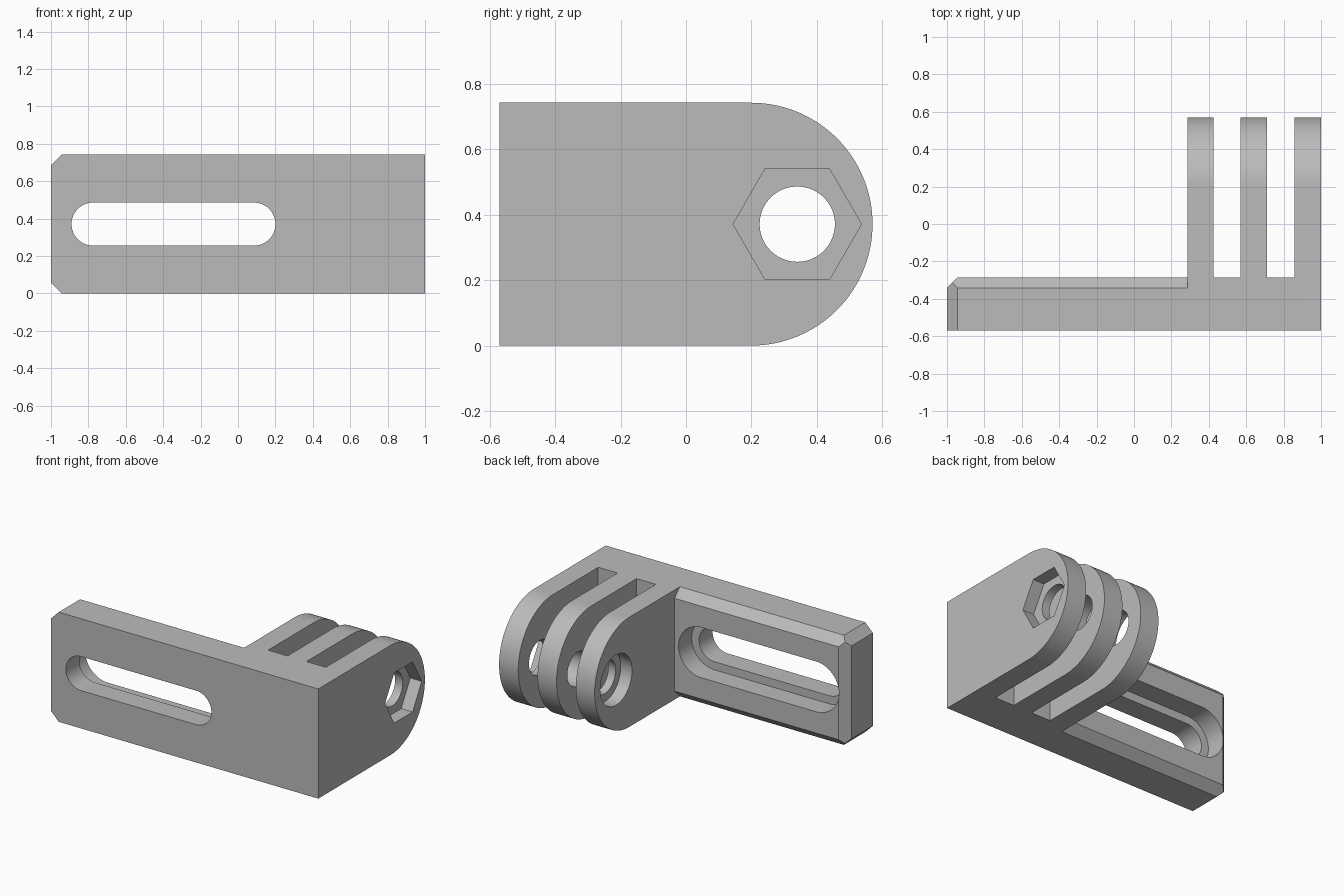
import bpy, bmesh, math
from mathutils import Vector

if "Cube" in bpy.data.objects:
    bpy.data.objects.remove(bpy.data.objects["Cube"])

# Main dimensions
FRONT, WEB, BACK = -0.57, -0.285, 0.57   # y of front face, plate back, fin tips
TOP = 0.742
MID = TOP / 2
FIN = 0.285                              # x where the fins begin
CHAMFER = 0.057
HOLE_Y = 0.34
OUT = 0.1                                # cutter overshoot


def prism(name, points, axis, lo, hi):
    """Extrude a 2D outline along an axis (x: y,z   y: x,z   z: x,y)."""
    place = {"x": lambda a, b, t: (t, a, b),
             "y": lambda a, b, t: (a, t, b),
             "z": lambda a, b, t: (a, b, t)}[axis]
    bm = bmesh.new()
    base = bm.faces.new([bm.verts.new(place(a, b, lo)) for a, b in points])
    side = bmesh.ops.extrude_face_region(bm, geom=[base])["geom"]
    moved = [v for v in side if isinstance(v, bmesh.types.BMVert)]
    bmesh.ops.translate(bm, verts=moved, vec=Vector(place(0, 0, hi - lo)))
    bmesh.ops.recalc_face_normals(bm, faces=bm.faces)
    mesh = bpy.data.meshes.new(name)
    bm.to_mesh(mesh)
    bm.free()
    obj = bpy.data.objects.new(name, mesh)
    bpy.context.collection.objects.link(obj)
    return obj


def arc(cx, cy, r, start, end, steps):
    angles = [math.radians(start + (end - start) * i / steps) for i in range(steps + 1)]
    return [(cx + r * math.cos(a), cy + r * math.sin(a)) for a in angles]


def circle(cx, cy, r, sides=64):
    return arc(cx, cy, r, 0, 360, sides)[:-1]


def slot(x0, x1, z, r):
    return arc(x1, z, r, -90, 90, 32) + arc(x0, z, r, 90, 270, 32)


def rect(a0, a1, b0, b1):
    return [(a0, b0), (a1, b0), (a1, b1), (a0, b1)]


def corner(a, b, sa, sb):
    """Triangle that slices a chamfer off an outer corner."""
    reach = CHAMFER + OUT
    return [(a - sa * reach, b + sb * OUT), (a + sa * OUT, b - sb * reach),
            (a + sa * OUT, b + sb * OUT)]


# Solid bracket from the rounded side profile
side_profile = [(FRONT, 0)] + arc(BACK - MID, MID, MID, -90, 90, 64) + [(FRONT, TOP)]
bracket = prism("mounting_bracket", side_profile, "x", -1, 1)

# Space behind the plate and the two gaps between fins
cuts = [(rect(-1 - OUT, FIN, WEB, 1), "z", -OUT, TOP + OUT)]
for x0, x1 in ((0.425, 0.57), (0.712, 0.857)):
    cuts.append((rect(x0, x1, WEB, 1), "z", -OUT, TOP + OUT))

# Chamfers on the plate
for z, s in ((0, -1), (TOP, 1)):
    cuts.append((corner(WEB, z, 1, s), "x", -1 - OUT, FIN))
    cuts.append((corner(-1, z, -1, s), "y", FRONT - OUT, WEB + OUT))
cuts.append((corner(-1, WEB, -1, 1), "z", -OUT, TOP + OUT))

# Adjustment slot with a wider recess at the back
cuts.append((slot(-0.775, 0.085, MID, 0.115), "y", FRONT - OUT, WEB + OUT))
cuts.append((slot(-0.775, 0.085, MID, 0.17), "y", WEB - 0.14, WEB + OUT))

# Pivot hole, round bolt head recess and hexagonal nut recess
cuts.append((circle(HOLE_Y, MID, 0.115), "x", 0, 1 + OUT))
cuts.append((circle(HOLE_Y, MID, 0.17), "x", FIN - OUT, FIN + 0.085))
cuts.append((circle(HOLE_Y, MID, 0.196, 6), "x", 1 - 0.085, 1 + OUT))

bpy.ops.object.select_all(action="DESELECT")
bracket.select_set(True)
bpy.context.view_layer.objects.active = bracket
for points, axis, lo, hi in cuts:
    cutter = prism("cutter", points, axis, lo, hi)
    cutter.hide_render = True
    mod = bracket.modifiers.new("cut", "BOOLEAN")
    mod.operation = "DIFFERENCE"
    mod.solver = "EXACT"
    mod.object = cutter
    bpy.ops.object.modifier_apply(modifier=mod.name)
    bpy.data.objects.remove(cutter)

# Plain grey material
grey = bpy.data.materials.new("plain_grey")
grey.use_nodes = True
colour = (0.5, 0.5, 0.5, 1)
grey.diffuse_color = colour
grey.node_tree.nodes["Principled BSDF"].inputs["Base Color"].default_value = colour
bracket.data.materials.clear()
bracket.data.materials.append(grey)
bpy.ops.object.shade_smooth_by_angle(angle=math.radians(25))
